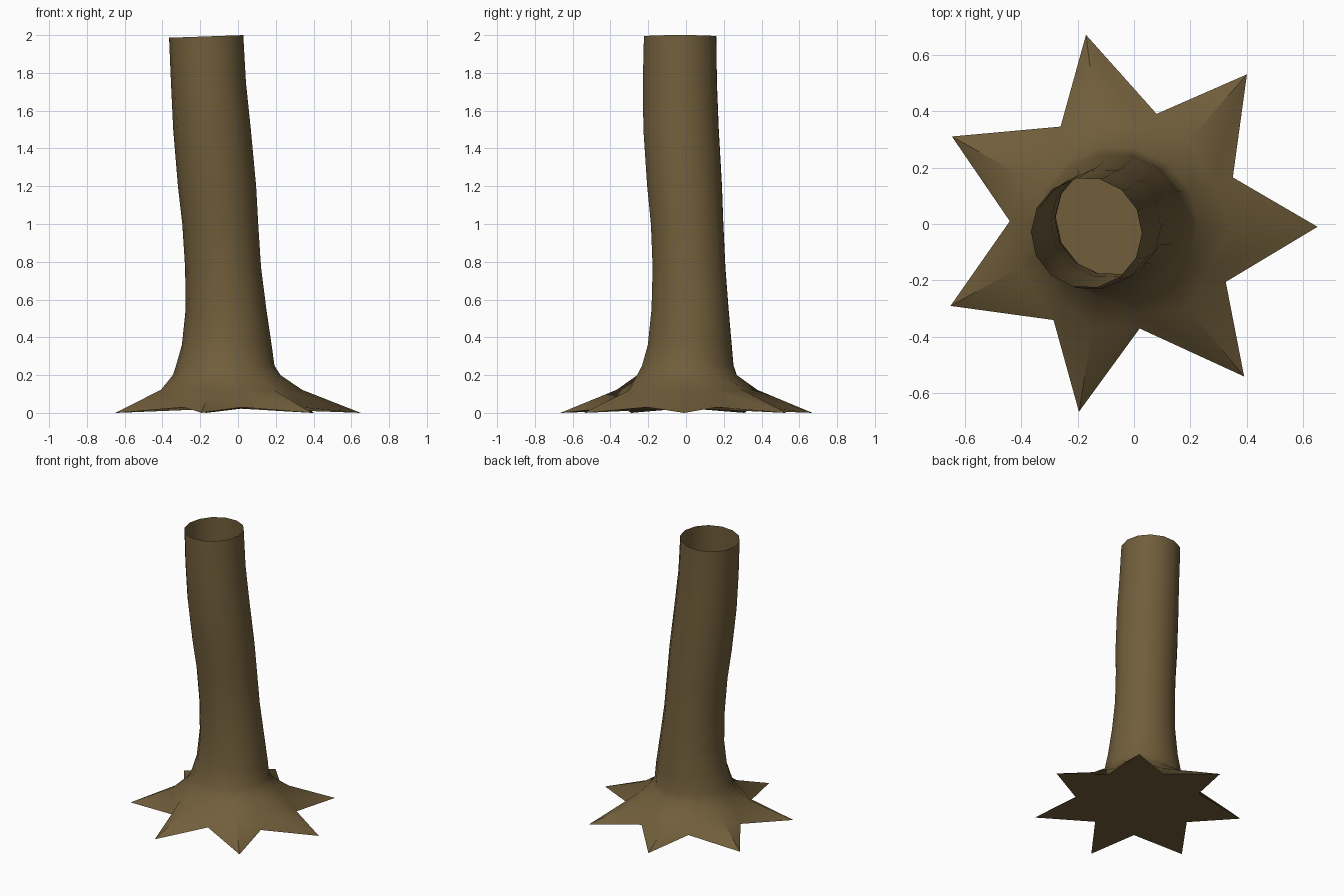
import bpy, bmesh, math

if "Cube" in bpy.data.objects:
    bpy.data.objects.remove(bpy.data.objects["Cube"])

bark = bpy.data.materials.new("brown bark")
bark.diffuse_color = (0.165, 0.112, 0.044, 1)
bark.use_nodes = True
bark.node_tree.nodes["Principled BSDF"].inputs["Base Color"].default_value = bark.diffuse_color

SIDES = 14
# leaning trunk: height, left, right, front, back
RINGS = [(1.993, -0.365, 0.028, -0.227, 0.165),
         (1.75, -0.355, 0.042, -0.233, 0.168),
         (1.5, -0.343, 0.068, -0.23, 0.178),
         (1.2, -0.318, 0.096, -0.21, 0.195),
         (1.0, -0.295, 0.107, -0.19, 0.202),
         (0.77, -0.28, 0.122, -0.181, 0.213),
         (0.55, -0.277, 0.15, -0.187, 0.23),
         (0.36, -0.297, 0.178, -0.207, 0.247),
         (0.25, -0.328, 0.193, -0.238, 0.257),
         (0.2, -0.345, 0.225, -0.265, 0.275)]
# root outline: tips and the notches that follow them, counterclockwise
TIPS = [(0.65, -0.01), (0.40, 0.53), (-0.17, 0.67), (-0.645, 0.31),
        (-0.65, -0.29), (-0.195, -0.665), (0.39, -0.54)]
NOTCHES = [(0.35, 0.165), (0.08, 0.39), (-0.26, 0.345), (-0.44, 0.01),
           (-0.285, -0.34), (0.02, -0.37), (0.325, -0.205)]

bm = bmesh.new()
loops = []
for n, (z, x0, x1, y0, y1) in enumerate(RINGS):
    loop = []
    for i in range(SIDES):
        a = math.tau * i / SIDES - 0.015
        c, s = math.cos(a), math.sin(a)
        x = (x0 + x1) / 2 + (x1 - x0) / 2 * c
        y = (y0 + y1) / 2 + (y1 - y0) / 2 * s
        loop.append(bm.verts.new((x, y, z + (0.007 * c if n == 0 else 0))))
    loops.append(loop)

# flare where the roots begin, then the star-shaped root rim
outline = [p for pair in zip(TIPS, NOTCHES) for p in pair]
flare, rim = [], []
for i, (x, y) in enumerate(outline):
    tip = i % 2 == 0
    top = loops[-1][i].co
    t = 0.27 if tip else 0.5
    flare.append(bm.verts.new((top.x + (x - top.x) * t, top.y + (y - top.y) * t,
                               0.122 if tip else 0.115)))
    rim.append(bm.verts.new((x, y, 0.0 if tip else 0.03)))
loops += [flare, rim]

for upper, lower in zip(loops, loops[1:]):
    for i in range(SIDES):
        j = (i + 1) % SIDES
        bm.faces.new((upper[i], lower[i], lower[j], upper[j]))

# closed underside; the trunk top stays open
centre = bm.verts.new((-0.03, 0, 0.025))
for i in range(SIDES):
    bm.faces.new((rim[(i + 1) % SIDES], rim[i], centre))

mesh = bpy.data.meshes.new("tree_trunk")
bm.to_mesh(mesh)
bm.free()
mesh.materials.append(bark)
trunk = bpy.data.objects.new("tree_trunk", mesh)
bpy.context.collection.objects.link(trunk)
bpy.context.view_layer.objects.active = trunk
trunk.select_set(True)
bpy.ops.object.shade_smooth_by_angle(angle=math.radians(50))
